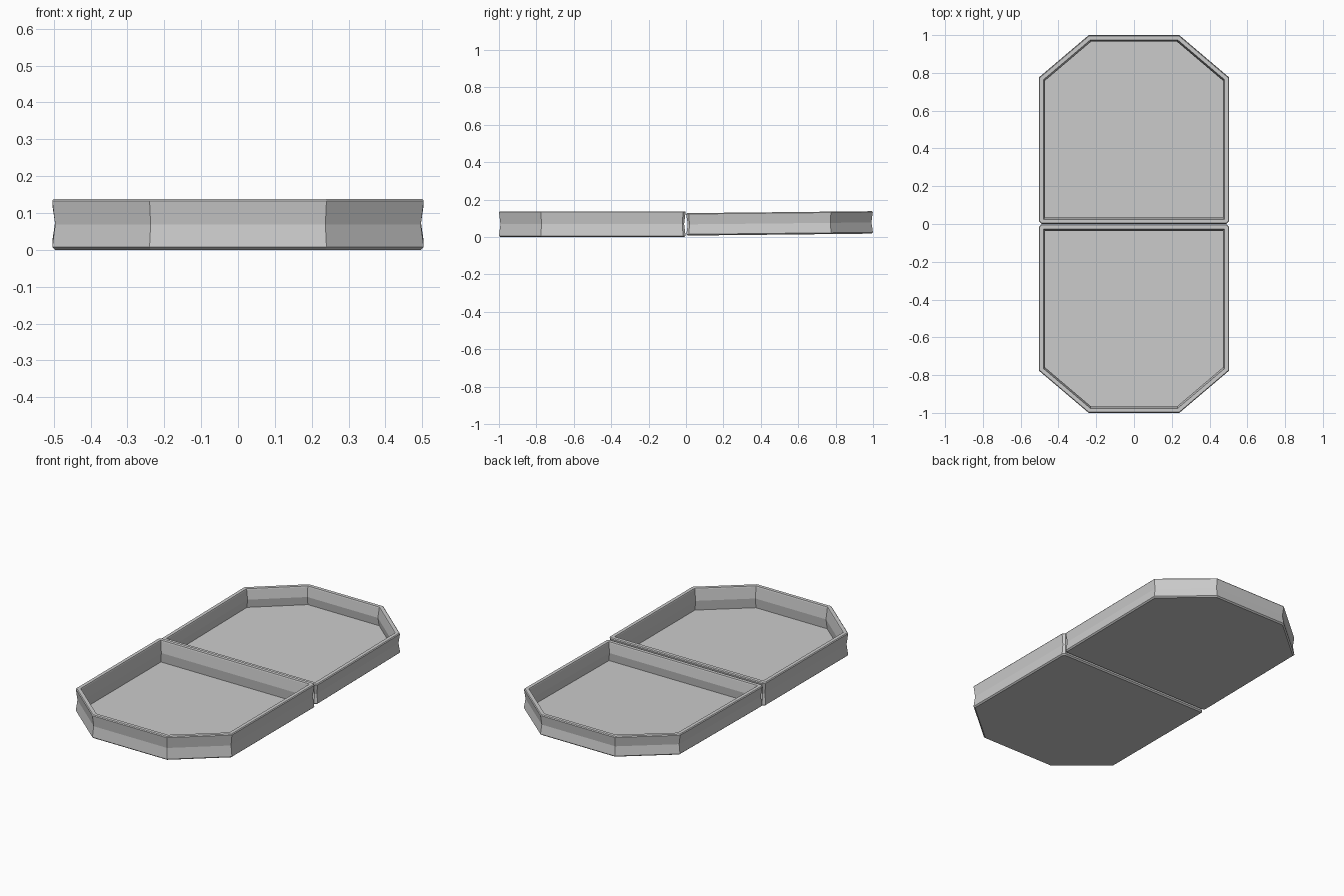
import bpy, bmesh
from math import radians
from mathutils import Vector, Matrix

if "Cube" in bpy.data.objects:
    bpy.data.objects.remove(bpy.data.objects["Cube"])


def inset(points, d):
    """Offset a counter-clockwise outline inward by d with mitred corners."""
    result = []
    n = len(points)
    for i in range(n):
        a, b, c = (Vector(points[j % n]) for j in (i - 1, i, i + 1))
        e1, e2 = (b - a).normalized(), (c - b).normalized()
        n1, n2 = Vector((-e1.y, e1.x)), Vector((-e2.y, e2.x))
        result.append(b + (n1 + n2) * d / (1 + n1.dot(n2)))
    return result


def tray(name, base, top, turn, tilt):
    # Right half of the outline, hinge edge to far edge, mirrored for the left
    half = [(0.49, 0.002), (0.504, 0.016), (0.504, 0.776), (0.24, 1.0)]
    outline = half + [(-x, y) for x, y in reversed(half)]
    mid = (base + top) / 2
    # Wall section: inset from outline and height, from underside over rim to floor
    section = [(0.008, base), (0.0, base + 0.007), (0.008, mid), (0.0, top - 0.005),
               (0.004, top), (0.024, top), (0.026, top - 0.006),
               (0.034, mid), (0.027, base + 0.012)]
    bm = bmesh.new()
    rings = [[bm.verts.new((p.x, p.y, z)) for p in inset(outline, d)]
             for d, z in section]
    for lower, upper in zip(rings, rings[1:]):
        for i in range(len(outline)):
            j = (i + 1) % len(outline)
            bm.faces.new((lower[i], lower[j], upper[j], upper[i]))
    # Underside and inner floor
    bm.faces.new(rings[0][::-1])
    bm.faces.new(rings[-1])
    bmesh.ops.recalc_face_normals(bm, faces=bm.faces)
    bm.transform(Matrix.Rotation(turn, 4, 'Z') @ Matrix.Rotation(tilt, 4, 'X'))
    mesh = bpy.data.meshes.new(name)
    bm.to_mesh(mesh)
    bm.free()
    obj = bpy.data.objects.new(name, mesh)
    bpy.context.collection.objects.link(obj)


# Front half lies flat, back half is opened very slightly upward
tray("front_tray", 0.0, 0.138, radians(180), 0.0)
tray("back_tray", 0.008, 0.128, 0.0, radians(0.6))
